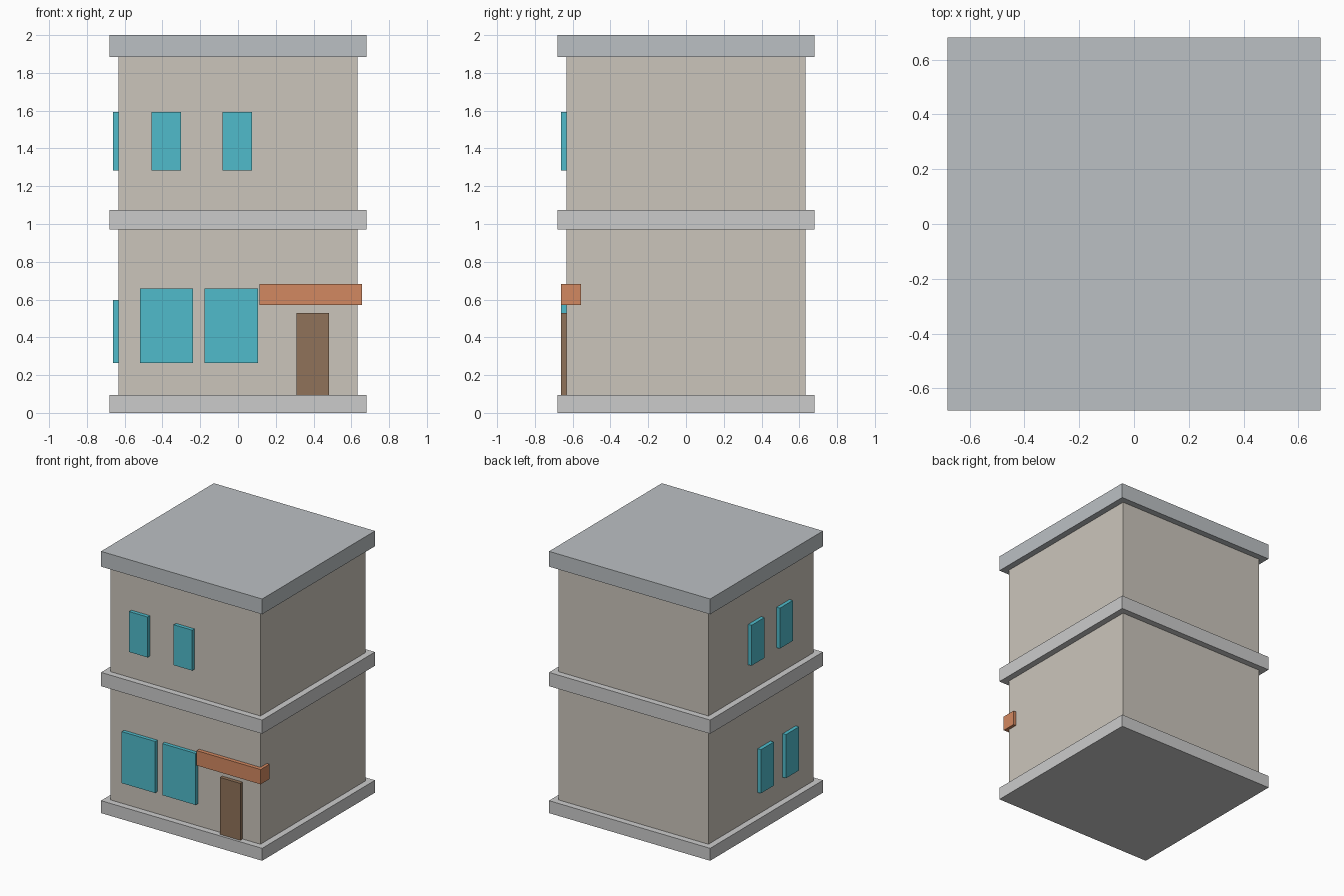
import bpy

if "Cube" in bpy.data.objects:
    bpy.data.objects.remove(bpy.data.objects["Cube"])


def material(name, rgb):
    m = bpy.data.materials.new(name)
    m.diffuse_color = (*rgb, 1)
    m.use_nodes = True
    m.node_tree.nodes["Principled BSDF"].inputs["Base Color"].default_value = m.diffuse_color
    return m


WALL = material("plaster", (0.60, 0.56, 0.50))
GLASS = material("glass", (0.08, 0.50, 0.60))
WOOD = material("wood", (0.28, 0.17, 0.10))
CLAY = material("awning_orange", (0.65, 0.25, 0.12))
ROOF = material("roof_grey", (0.50, 0.53, 0.55))


def box(name, x, y, z, mat=None):
    """Box from (min, max) ranges along each axis."""
    bpy.ops.mesh.primitive_cube_add(size=1)
    o = bpy.context.object
    o.name = name
    o.location = [(a + b) / 2 for a, b in (x, y, z)]
    o.scale = [b - a for a, b in (x, y, z)]
    bpy.ops.object.transform_apply(location=True, rotation=False, scale=True)
    if mat:
        o.data.materials.append(mat)
    return o


SLAB, BODY = (-0.681, 0.681), (-0.633, 0.633)
PANEL = (-0.661, -0.61)   # depth range of panels set into the front and left walls

# Stacked slabs and storeys
box("base_slab", SLAB, SLAB, (0, 0.095))
box("lower_walls", BODY, BODY, (0.095, 0.97), WALL)
box("floor_slab", SLAB, SLAB, (0.97, 1.075))
box("upper_walls", BODY, BODY, (1.075, 1.883), WALL)
box("roof_slab", SLAB, SLAB, (1.883, 2.0), ROOF)

# Front windows: left edge, width, height range
for i, x in enumerate((-0.52, -0.177)):
    box(f"shop_window_{i + 1}", (x, x + 0.282), PANEL, (0.264, 0.658), GLASS)
for i, x in enumerate((-0.457, -0.081)):
    box(f"upper_front_window_{i + 1}", (x, x + 0.156), PANEL, (1.283, 1.592), GLASS)

# Left side windows
for i, y in enumerate((-0.117, -0.42)):
    box(f"lower_side_window_{i + 1}", PANEL, (y, y + 0.156), (0.264, 0.598), GLASS)
for i, y in enumerate((-0.003, -0.345)):
    box(f"upper_side_window_{i + 1}", PANEL, (y, y + 0.156), (1.283, 1.592), GLASS)

# Door with the awning above it
box("door", (0.311, 0.482), PANEL, (0.095, 0.53), WOOD)
box("awning", (0.115, 0.656), (-0.663, -0.555), (0.57, 0.683), CLAY)
